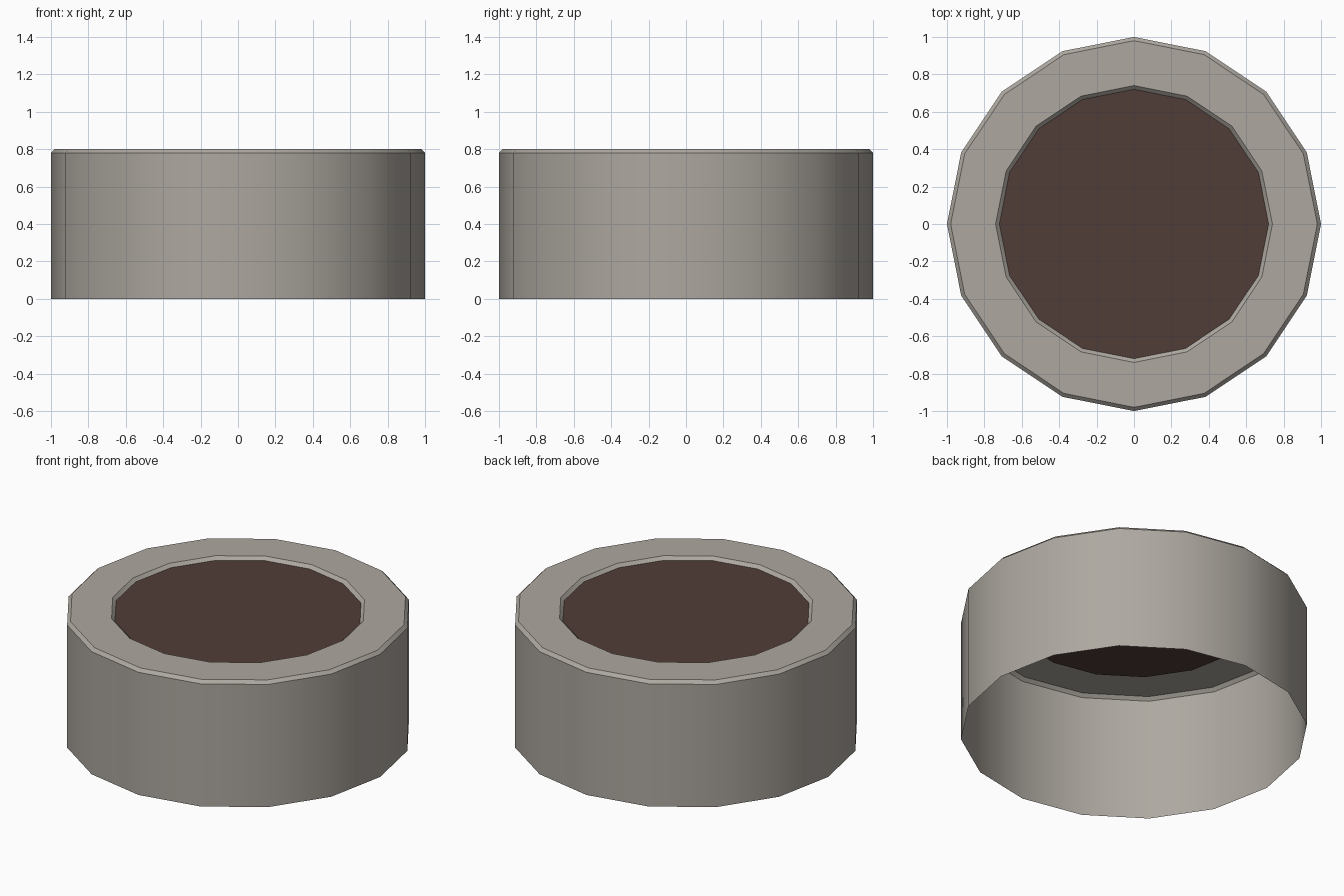
import bpy, math

if "Cube" in bpy.data.objects:
    bpy.data.objects.remove(bpy.data.objects["Cube"])

SIDES = 16


def material(name, colour):
    m = bpy.data.materials.new(name)
    m.diffuse_color = (*colour, 1)
    m.use_nodes = True
    m.node_tree.nodes["Principled BSDF"].inputs["Base Color"].default_value = m.diffuse_color
    return m


def lathe(name, profile, mat, cap=False):
    """Sweep (radius, height) points around z, with an optional end cap."""
    verts, faces = [], []
    for r, z in profile:
        for i in range(SIDES):
            a = 2 * math.pi * i / SIDES
            verts.append((r * math.cos(a), r * math.sin(a), z))
    for k in range(len(profile) - 1):
        for i in range(SIDES):
            j = (i + 1) % SIDES
            lo, hi = k * SIDES, (k + 1) * SIDES
            faces.append((lo + i, lo + j, hi + j, hi + i))
    if cap:
        start = (len(profile) - 1) * SIDES
        faces.append(tuple(range(start, start + SIDES)))
    mesh = bpy.data.meshes.new(name)
    mesh.from_pydata(verts, [], faces)
    mesh.materials.append(mat)
    obj = bpy.data.objects.new(name, mesh)
    bpy.context.collection.objects.link(obj)
    return obj


stone = material("warm grey stone", (0.42, 0.39, 0.35))
soil = material("dark brown soil", (0.082, 0.048, 0.039))

# Open-bottomed wall with a chamfered rim
wall = lathe("planter_wall",
             [(1, 0), (1, 0.78), (0.98, 0.80), (0.74, 0.80), (0.72, 0.78)], stone)
bpy.context.view_layer.objects.active = wall
wall.select_set(True)
bpy.ops.object.shade_smooth_by_angle(angle=math.radians(30))

# Flat soil surface filling the rim
lathe("soil", [(0.72, 0.78)], soil, cap=True)
